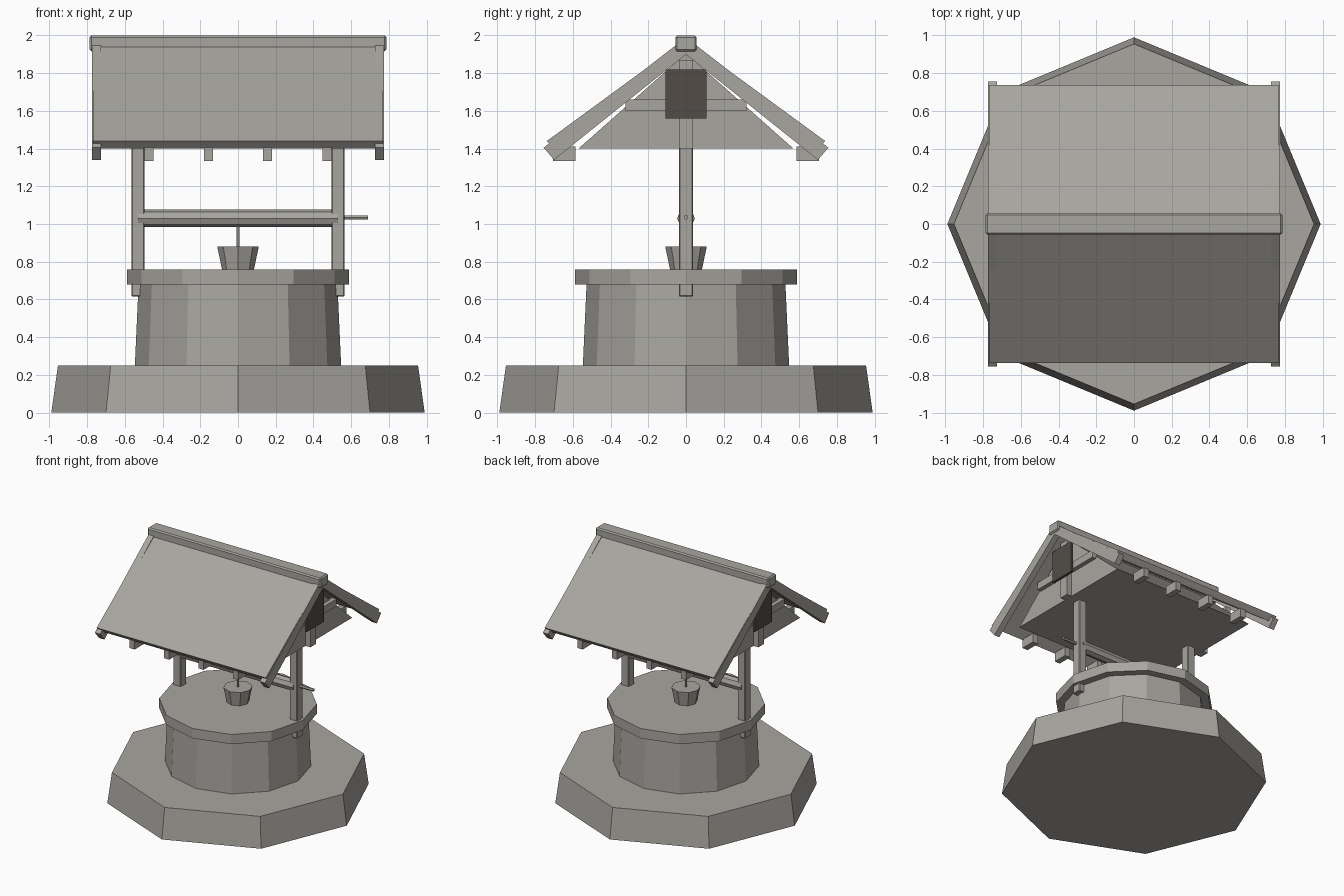
import bpy, bmesh, math

if "Cube" in bpy.data.objects:
    bpy.data.objects.remove(bpy.data.objects["Cube"], do_unlink=True)


def material(name, rgb):
    m = bpy.data.materials.new(name)
    m.use_nodes = True
    m.diffuse_color = (*rgb, 1)
    m.node_tree.nodes["Principled BSDF"].inputs["Base Color"].default_value = (*rgb, 1)
    return m


GREY = material("warm_grey", (0.39, 0.38, 0.35))
DARK = material("dark_brown", (0.085, 0.073, 0.062))


def finish(name, bm, mat=GREY, bevel=0):
    bmesh.ops.recalc_face_normals(bm, faces=bm.faces)
    mesh = bpy.data.meshes.new(name)
    bm.to_mesh(mesh)
    bm.free()
    mesh.materials.append(mat)
    obj = bpy.data.objects.new(name, mesh)
    bpy.context.scene.collection.objects.link(obj)
    if bevel:
        mod = obj.modifiers.new("bevel", "BEVEL")
        mod.width, mod.segments = bevel, 1
    return obj


def box(name, x, y, z, mat=GREY, bevel=0):
    """Box given by its (low, high) range on each axis."""
    bm = bmesh.new()
    bmesh.ops.create_cube(bm, size=1)
    for v in bm.verts:
        v.co = [r[0] if c < 0 else r[1] for c, r in zip(v.co, (x, y, z))]
    return finish(name, bm, mat, bevel)


def drum(name, sides, r_low, r_high, z0, z1):
    """Upright faceted frustum with a corner on the x axis."""
    bm = bmesh.new()
    rings = []
    for r, z in ((r_low, z0), (r_high, z1)):
        rings.append([bm.verts.new((r * math.cos(math.tau * i / sides),
                                    r * math.sin(math.tau * i / sides), z))
                      for i in range(sides)])
    for ring in rings:
        bm.faces.new(ring)
    for i in range(sides):
        j = (i + 1) % sides
        bm.faces.new((rings[0][i], rings[0][j], rings[1][j], rings[1][i]))
    return finish(name, bm)


def rod(name, sides, radius, x0, x1, z):
    """Faceted bar lying along x."""
    profile = [(radius * math.cos(math.tau * i / sides),
                z + radius * math.sin(math.tau * i / sides)) for i in range(sides)]
    return extrude(name, profile, x0, x1)


def extrude(name, profile, x0, x1, bevel=0):
    """Extrude a (y, z) profile along x."""
    bm = bmesh.new()
    face = bm.faces.new([bm.verts.new((x0, y, z)) for y, z in profile])
    made = bmesh.ops.extrude_face_region(bm, geom=[face])["geom"]
    for v in made:
        if isinstance(v, bmesh.types.BMVert):
            v.co.x = x1
    return finish(name, bm, bevel=bevel)


# Stone base, wall and rim
drum("base_step", 8, 0.99, 0.955, 0, 0.25)
drum("well_wall", 12, 0.547, 0.527, 0.25, 0.69)
drum("well_rim", 12, 0.59, 0.59, 0.68, 0.76)

# Bucket, rope, axle and crank
drum("bucket", 8, 0.085, 0.11, 0.76, 0.88)
drum("rope", 6, 0.008, 0.008, 0.88, 1.0)
rod("axle", 8, 0.047, -0.53, 0.53, 1.03)
rod("crank", 6, 0.012, 0.53, 0.69, 1.035)

# Roof core under the panels
extrude("roof_core", [(-0.57, 1.4), (0.57, 1.4), (0, 1.905)], -0.64, 0.64)

# Parts repeated at both ends
for s, side in ((1, "left"), (-1, "right")):
    def span(a, b):
        return (a, b) if s > 0 else (-b, -a)
    box("post_" + side, span(0.495, 0.565), (-0.037, 0.037), (0.615, 1.41), bevel=0.005)
    box("king_post_" + side, span(0.63, 0.685), (-0.037, 0.037), (1.4, 1.87))
    box("collar_beam_" + side, span(0.63, 0.675), (-0.32, 0.32), (1.6, 1.66))
    box("gable_plate_" + side, span(0.685, 0.705), (-0.11, 0.11), (1.56, 1.82), DARK)

# Parts repeated on both slopes
for s, slope in ((-1, "front"), (1, "back")):
    panel = [(0.738, 1.44), (0, 1.98), (0, 1.915), (0.7, 1.4)]
    extrude("roof_panel_" + slope, [(s * y, z) for y, z in panel], -0.77, 0.77)
    barge = [(0.755, 1.405), (0, 1.99), (0, 1.9), (0.7, 1.34)]
    for x, side in ((0.727, "left"), (-0.775, "right")):
        extrude("barge_board_" + slope + "_" + side,
                [(s * y, z) for y, z in barge], x, x + 0.048)
    for i in range(4):
        x = (i - 1.5) * 0.314
        box("eave_block_%s_%d" % (slope, i + 1), (x - 0.024, x + 0.024),
            sorted((s * 0.585, s * 0.705)), (1.335, 1.41))

# Ridge beam
box("ridge_beam", (-0.787, 0.787), (-0.057, 0.057), (1.915, 2.0), bevel=0.01)
